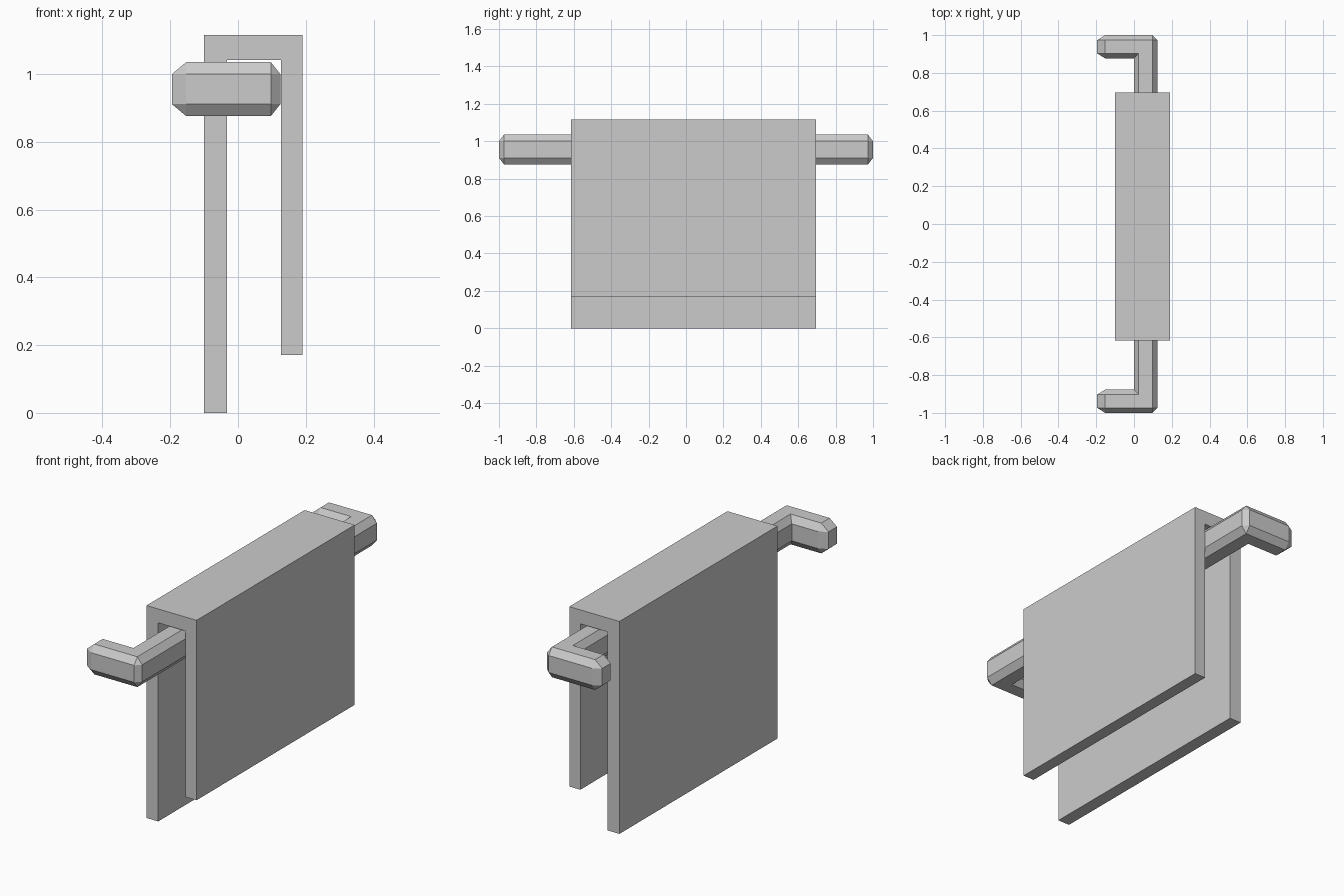
import bpy, bmesh

if "Cube" in bpy.data.objects:
    bpy.data.objects.remove(bpy.data.objects["Cube"])


def prism_stack(name, layers):
    """Loft matching point loops, cap both ends and merge coincident corners."""
    bm = bmesh.new()
    rings = [[bm.verts.new(p) for p in loop] for loop in layers]
    n = len(rings[0])
    for a, b in zip(rings, rings[1:]):
        for i in range(n):
            j = (i + 1) % n
            bm.faces.new((a[i], a[j], b[j], b[i]))
    bm.faces.new(rings[0][::-1])
    bm.faces.new(rings[-1])
    bmesh.ops.remove_doubles(bm, verts=bm.verts, dist=0.0005)
    bmesh.ops.recalc_face_normals(bm, faces=bm.faces)
    mesh = bpy.data.meshes.new(name)
    bm.to_mesh(mesh)
    bm.free()
    obj = bpy.data.objects.new(name, mesh)
    bpy.context.collection.objects.link(obj)
    return obj


def mirrored(half):
    """Complete a plan outline by reflecting it across y = 0."""
    return half + [(x, -y) for x, y in reversed(half)]


# Rail: chamfered U-shaped bar, full outline in the middle, inset above and below
full = mirrored([(0, -0.877), (-0.153, -0.877), (-0.195, -0.903), (-0.195, -0.973),
                 (-0.153, -1), (0.097, -1), (0.125, -0.973)])
inset = mirrored([(0.025, -0.903), (-0.153, -0.903), (-0.153, -0.903), (-0.153, -0.973),
                  (-0.153, -0.973), (0.097, -0.973), (0.097, -0.973)])
levels = [(inset, 0.876), (full, 0.911), (full, 1.0), (inset, 1.035)]
prism_stack("rail", [[(x, y, z) for x, y in outline] for outline, z in levels])

# Towel: folded sheet hanging over the rail, longer on one side
profile = [(-0.10, 0), (-0.032, 0), (-0.032, 1.042), (0.127, 1.042),
           (0.127, 0.171), (0.191, 0.171), (0.191, 1.115), (-0.10, 1.115)]
prism_stack("towel", [[(x, y, z) for x, z in profile] for y in (-0.616, 0.695)])
